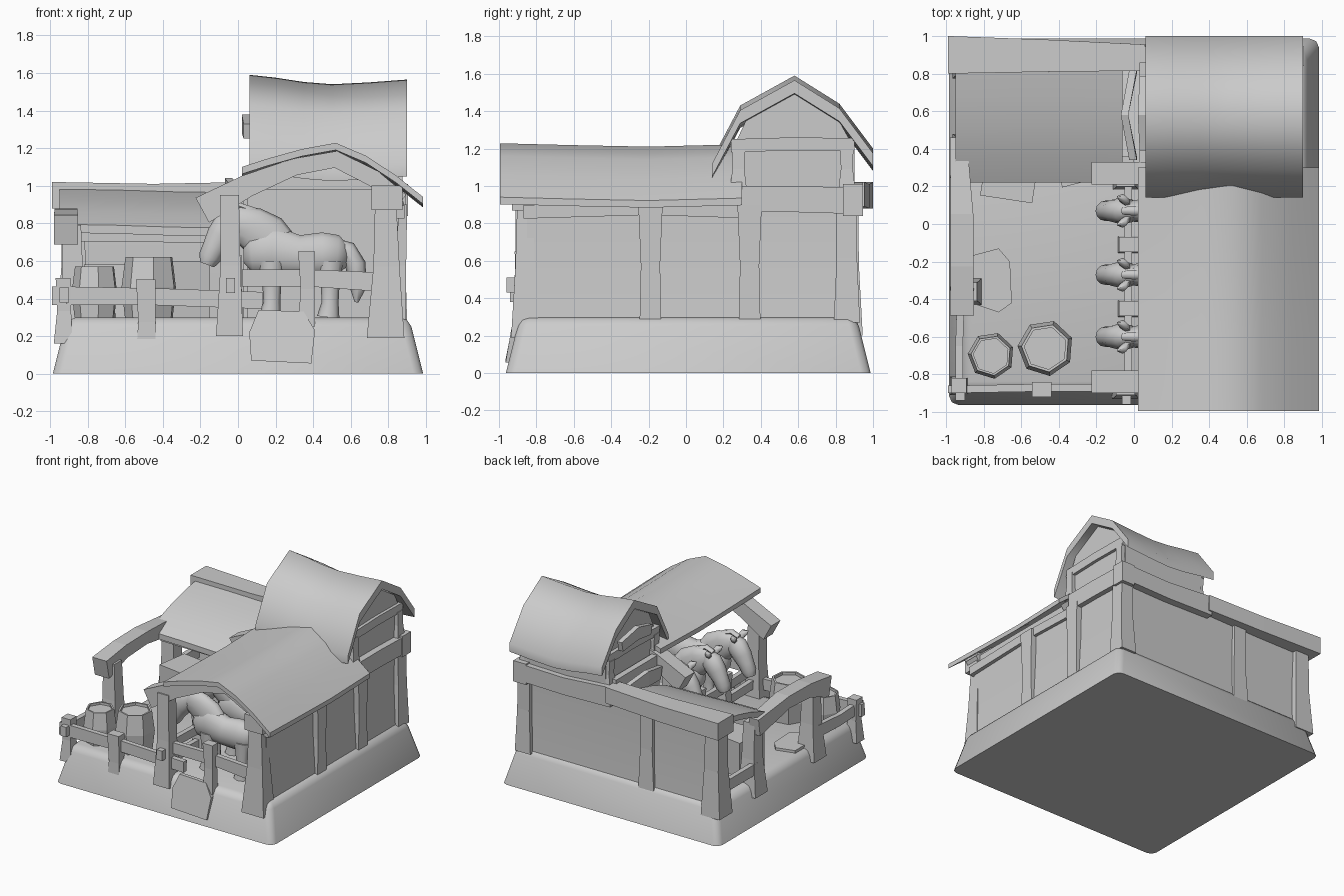
import bpy, bmesh, math
from mathutils import Vector as V

X, Y, Z = V((1, 0, 0)), V((0, 1, 0)), V((0, 0, 1))


def loft(name, loops, smooth=None):
    """Closed skin through equal-length point loops."""
    bm = bmesh.new()
    rings = [[bm.verts.new(p) for p in lp] for lp in loops]
    n = len(rings[0])
    for a, b in zip(rings, rings[1:]):
        for i in range(n):
            bm.faces.new((a[i], a[(i + 1) % n], b[(i + 1) % n], b[i]))
    bm.faces.new(rings[0])
    bm.faces.new(rings[-1])
    bmesh.ops.recalc_face_normals(bm, faces=bm.faces)
    me = bpy.data.meshes.new(name)
    bm.to_mesh(me)
    bm.free()
    ob = bpy.data.objects.new(name, me)
    bpy.context.collection.objects.link(ob)
    if smooth:
        bpy.ops.object.select_all(action='DESELECT')
        ob.select_set(True)
        bpy.context.view_layer.objects.active = ob
        bpy.ops.object.shade_smooth_by_angle(angle=math.radians(smooth))
    return ob


def sweep(name, st, side=X, n=4, smooth=None):
    """Stations (x, y, z, half along side, half across); n=4 gives a squared beam."""
    pts = [V(s[:3]) for s in st]
    loops = []
    for i, s in enumerate(st):
        t = pts[min(i + 1, len(st) - 1)] - pts[max(i - 1, 0)]
        v = side.cross(t).normalized()
        if n == 4:
            offs = [(-1, -1), (1, -1), (1, 1), (-1, 1)]
        else:
            offs = [(math.cos(math.tau * k / n), math.sin(math.tau * k / n)) for k in range(n)]
        loops.append([pts[i] + side * a * s[3] + v * b * s[4] for a, b in offs])
    return loft(name, loops, smooth)


def box(name, x0, x1, y0, y1, z0, z1, rot=0):
    ob = sweep(name, [((x0 + x1) / 2, (y0 + y1) / 2, z, (x1 - x0) / 2, (y1 - y0) / 2) for z in (z0, z1)])
    if rot:
        c = V(((x0 + x1) / 2, (y0 + y1) / 2, 0))
        for v in ob.data.vertices:
            p = V(v.co) - c
            v.co = c + V((p.x * math.cos(rot) - p.y * math.sin(rot), p.x * math.sin(rot) + p.y * math.cos(rot), p.z))
    return ob


def post(name, x, y, z0, z1, w0=.07, w1=.05, d=1):
    """Crooked tapered timber."""
    m, w = (z0 + z1) / 2, (w0 + w1) / 2 - .008
    return sweep(name, [(x, y, z0, w0, w0 * d), (x + .005, y, m, w, w * d), (x, y, z1, w1, w1 * d)])


def roof(name, prof, stations, thick, along, smooth=35):
    """Sagging roof slab: profile (across, z), stations (along, dz)."""
    outline = prof + [(a, z - thick) for a, z in reversed(prof)]
    return loft(name, [[V((s, a, z + dz)) if along == 'x' else V((a, s, z + dz)) for a, z in outline]
                       for s, dz in stations], smooth)


# plinth with clipped corners
base = sweep('base', [(0, .012, 0, .985, .975), (0, .012, .3, .91, .90)])
bm = bmesh.new()
bm.from_mesh(base.data)
bmesh.ops.bevel(bm, geom=[e for e in bm.edges if max(v.co.z for v in e.verts) > .1],
                offset=.05, segments=2, profile=.5, affect='EDGES')
bm.to_mesh(base.data)
bm.free()
base.select_set(True)
bpy.context.view_layer.objects.active = base
bpy.ops.object.shade_smooth_by_angle(angle=math.radians(50))

# timber walls: right side, back, tower lower walls
sweep('right_wall', [(.845, 0, .25, .03, .85), (.82, 0, .6, .03, .85), (.825, 0, .97, .03, .85)], smooth=40)
sweep('back_wall', [(-.03, .87, .25, .87, .03), (-.03, .85, .6, .87, .03), (-.03, .855, .96, .87, .03)], smooth=40)
box('tower_left_wall', .03, .08, .3, .86, .28, 1.05)
box('tower_front_wall', .05, .84, .28, .32, .28, 1.05)
for y in (-.19, .34):
    post('right_wall_post', .85, y, .25, .9, .045, .05, 1.3)
post('back_wall_post', -.28, .87, .25, .92, .07, .055, .7)
post('back_left_corner_post', -.88, .86, .2, .95, .085, .06)
post('back_right_corner_post', .83, .86, .27, .96, .07, .055)
sweep('right_top_beam', [(.855, -.87, .86, .03, .035), (.85, -.2, .88, .03, .035), (.85, .4, .86, .03, .035)])
sweep('tower_base_beam', [(.85, .3, .93, .045, .07), (.85, .58, .93, .045, .07), (.85, .93, .92, .045, .07)])
sweep('tower_back_beam', [(.89, .9, .93, .045, .07), (.45, .9, .92, .045, .07), (.03, .9, .94, .045, .08)], Y)
box('corner_cap', .79, .905, .84, .945, .84, 1.01)
sweep('back_left_beam', [(.06, .885, .955, .07, .065), (-.45, .895, .945, .085, .065), (-.99, .9, .95, .1, .07)], Y)

# main barn roof and its arches
roof('barn_roof', [(.02, 1.1), (.16, 1.145), (.34, 1.195), (.52, 1.228), (.68, 1.16), (.84, 1.055), (.985, .94)],
     [(-.995, 0), (-.6, -.01), (-.2, -.018), (.3, -.005)], .038, 'y')
for y in (-.84, .27):
    sweep('barn_arch', [(-.19, y, .87, .06, .075), (.05, y, 1.0, .06, .06), (.3, y, 1.1, .06, .045),
                        (.52, y, 1.14, .06, .045), (.72, y, 1.04, .06, .045), (.87, y, .92, .06, .04)], Y)
    post('barn_left_post', -.045, y - .02, .2, .95, .072, .05)
post('barn_front_right_post', .785, -.86, .19, .95, .1, .055, .75)
box('barn_post_cap', .71, .875, -.93, -.79, .87, 1.0)

# hay tower: gable block, timbers, swept roof
gable = [(.25, .98), (.25, 1.2), (.34, 1.39), (.58, 1.515), (.79, 1.4), (.9, 1.2), (.9, .98)]
loft('tower_gable', [[V((x, y, z)) for y, z in gable] for x in (.1, .84)])
for x in (.1, .835):
    sweep('tower_gable_beam', [(x, .24, 1.215, .03, .035), (x, .58, 1.225, .03, .035), (x, .9, 1.22, .03, .035)])
    for y in (.28, .86):
        post('tower_post', x, y, .98, 1.2, .045, .035)
tower_prof = [(.14, 1.145), (.29, 1.43), (.58, 1.59), (.82, 1.44), (1.0, 1.2)]
roof('tower_roof', tower_prof, [(.06, 0), (.2, -.015), (.35, -.038), (.5, -.05), (.7, -.04), (.9, -.025)],
     .07, 'x', 65)
sweep('tower_left_brace', [(.05, .4, 1.29, .02, .04), (.04, .58, 1.33, .02, .05), (.05, .78, 1.29, .02, .04)])
sweep('tower_left_lintel', [(-.005, .35, .93, .02, .05), (-.05, .58, .98, .02, .06), (-.005, .81, .93, .02, .05)])

# lean-to roof at back left with side arch
roof('lean_to_roof', [(.22, .79), (.36, .86), (.52, .915), (.68, .955), (.85, .985)],
     [(-.95, .005), (-.65, 0), (-.35, -.01), (-.06, -.015)], .045, 'x')
sweep('side_arch', [(-.915, -.47, .765, .065, .08), (-.915, -.22, .82, .06, .055), (-.915, .05, .83, .06, .05),
                    (-.935, .45, .77, .045, .07)])
for y in (-.36, .4):
    post('side_post', -.885, y, .2, .79, .08, .05)
sweep('lean_to_edge_beam', [(-.9, .32, .74, .04, .035), (0, .32, .73, .04, .035)], Y)

# front and side fences
sweep('front_left_rail', [(-.99, -.88, .415, .02, .05), (-.45, -.87, .41, .02, .045), (.13, -.87, .39, .02, .045)], Y)
sweep('front_right_rail', [(.02, -.85, .51, .02, .045), (.36, -.85, .51, .02, .045), (.72, -.86, .49, .02, .05)], Y)
post('fence_corner_post', -.93, -.86, .16, .51, .05, .04)
post('fence_mid_post', -.49, -.88, .05, .5, .055, .052, .75)
post('fence_right_post', .365, -.88, .25, .65, .045, .045, .8)
box('fence_peg', -.95, -.9, -.94, -.85, .38, .46)
box('post_peg', -.065, -.015, -.96, -.85, .43, .51)
sweep('side_rail', [(-.93, -.9, .42, .02, .045), (-.93, -.65, .41, .02, .045), (-.92, -.33, .42, .02, .05)])
sweep('side_rail_back', [(-.92, .38, .42, .02, .045), (-.92, .86, .42, .02, .045)])

# stall divider rails under the horse heads
for y in (-.45, -.11):
    post('stall_post', -.03, y, .3, .63, .055, .05, .8)
for z in (.4, .52):
    sweep('stall_rail', [(-.03, -.82, z, .02, .035), (-.03, -.3, z - .015, .02, .035), (-.03, .28, z, .02, .035)])

# leaning board, flat slab, crates of feed
loft('leaning_board', [[V((.07, -.965 + d, .07)), V((.39, -.965 + d, .055)), V((.41, -.935 + d, .23)),
                        V((.35, -.915 + d, .33)), V((.11, -.915 + d, .34)), V((.06, -.935 + d, .22))]
                       for d in (0, .03)])
loft('ground_slab', [[V((x, y, z)) for x, y in ((-.87, -.42), (-.72, -.47), (-.65, -.42), (-.66, -.2), (-.72, -.13), (-.87, -.17))]
                     for z in (.28, .32)])
box('feed_crate_left', -.8, -.52, .13, .4, .3, .58, -.15)
box('feed_crate_right', -.42, -.18, .22, .5, .3, .6, .25)


# seven-sided tubs with recessed tops
def tub(x, y, r, h):
    prof = [(0, .88), (.5, 1), (1, .86), (1, .76), (.93, .76)]
    loft('tub', [[V((x + r * k * math.sin(math.tau * i / 7 + .3), y + r * k * math.cos(math.tau * i / 7 + .3), .3 + h * t))
                  for i in range(7)] for t, k in prof])


tub(-.76, -.7, .125, .27)
tub(-.47, -.66, .15, .32)


# three horses looking out of the stalls
def horse(y):
    sweep('horse_body', [(.03, y, .64, .03, .05), (.07, y, .64, .07, .11), (.18, y, .655, .088, .14), (.32, y, .625, .09, .115),
                         (.45, y, .63, .09, .125), (.53, y, .63, .08, .11), (.59, y, .62, .03, .05)], Y, 14, 60)
    sweep('horse_neck', [(.24, y, .64, .06, .11), (.15, y, .725, .065, .13), (.07, y, .775, .062, .115),
                         (0, y, .8, .058, .095), (-.06, y, .8, .04, .06)], Y, 12, 60)
    sweep('horse_head', [(.01, y, .85, .04, .04), (-.04, y, .8, .068, .085), (-.09, y, .73, .066, .08), (-.125, y, .67, .055, .065),
                         (-.15, y, .62, .055, .06), (-.165, y, .58, .04, .04)], Y, 12, 60)
    sweep('horse_mane', [(-.06, y, .87, .02, .02), (.0, y, .895, .025, .02), (.08, y, .865, .025, .025),
                         (.16, y, .81, .025, .025), (.22, y, .75, .02, .02)], Y, 6, 60)
    sweep('horse_tail', [(.52, y, .69, .03, .03), (.58, y, .66, .045, .05), (.625, y, .58, .05, .055),
                         (.64, y, .46, .04, .045), (.63, y, .38, .01, .01)], Y, 8, 60)
    for s in (-1, 1):
        sweep('horse_ear', [(-.04, y + s * .045, .85, .022, .025), (-.06, y + s * .065, .88, .025, .03),
                            (-.09, y + s * .075, .9, .003, .003)], Y, 6, 60)
        for x in (.18, .49):
            sweep('horse_leg', [(x, y + s * .05, .6, .042, .07), (x, y + s * .05, .47, .036, .05),
                                (x, y + s * .05, .38, .034, .045), (x - .01, y + s * .05, .3, .045, .06)], Y, 8, 60)


for hy in (-.6, -.27, .07):
    horse(hy)
